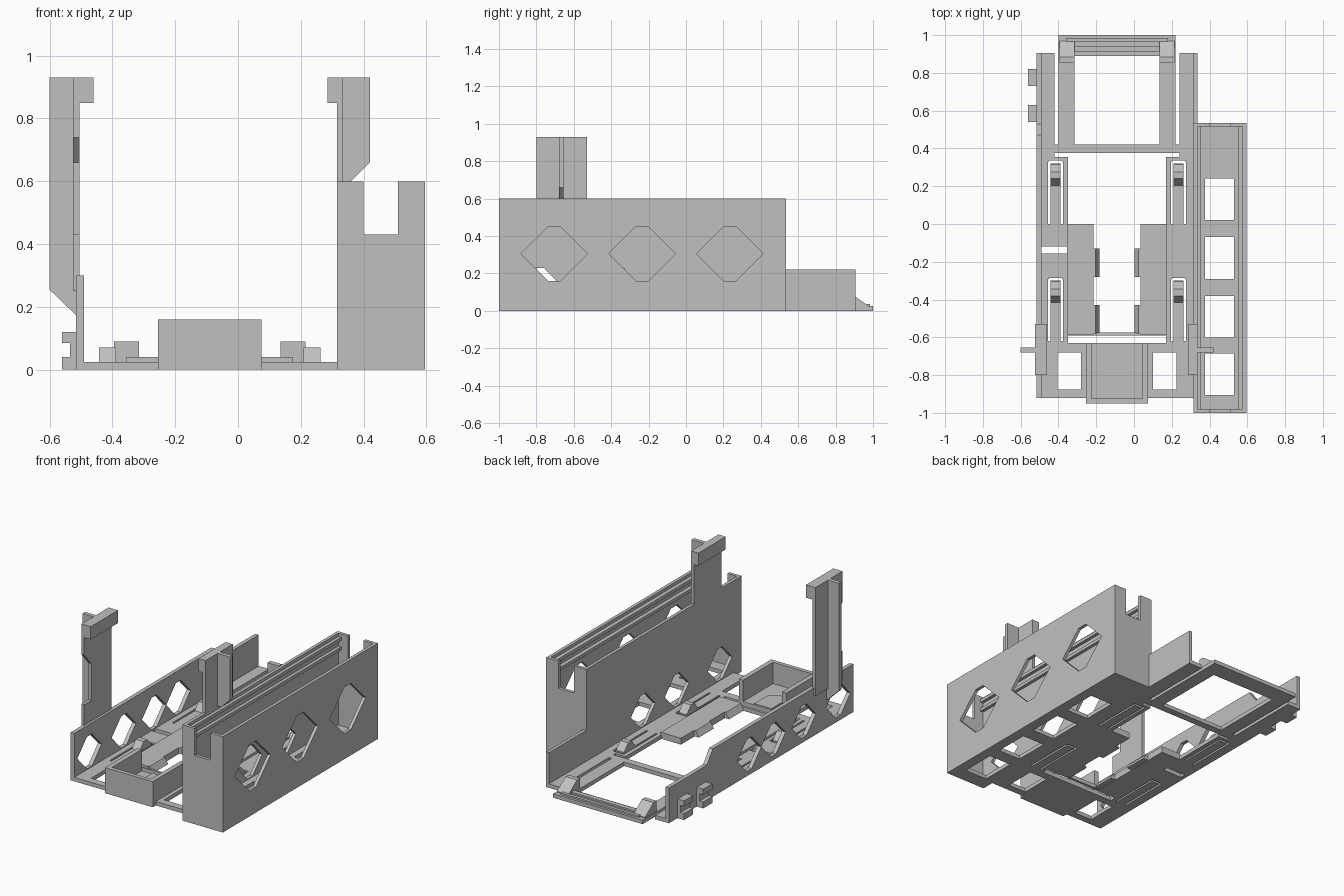
import bpy, bmesh, math
from mathutils import Vector

grey = bpy.data.materials.new("light_grey")
grey.diffuse_color = (0.53, 0.53, 0.53, 1)
MID = -0.09  # symmetry line of the tray


def finish(name, bm):
    bmesh.ops.recalc_face_normals(bm, faces=bm.faces)
    me = bpy.data.meshes.new(name)
    bm.to_mesh(me)
    bm.free()
    me.materials.append(grey)
    ob = bpy.data.objects.new(name, me)
    bpy.context.collection.objects.link(ob)
    return ob


def prism(name, pts, axis, lo, hi):
    """Extrude a 2D outline along an axis (x: yz, y: xz, z: xy)."""
    bm = bmesh.new()
    place = {"x": lambda p, t: (t, p[0], p[1]),
             "y": lambda p, t: (p[0], t, p[1]),
             "z": lambda p, t: (p[0], p[1], t)}[axis]
    a = [bm.verts.new(place(p, lo)) for p in pts]
    b = [bm.verts.new(place(p, hi)) for p in pts]
    bm.faces.new(a)
    bm.faces.new(b)
    for i in range(len(pts)):
        j = (i + 1) % len(pts)
        bm.faces.new((a[i], a[j], b[j], b[i]))
    return finish(name, bm)


def box(name, x0, x1, y0, y1, z0, z1):
    return prism(name, [(x0, y0), (x1, y0), (x1, y1), (x0, y1)], "z", z0, z1)


def cut(ob, cutters):
    """Subtract the cutters, then delete them."""
    for c in cutters:
        m = ob.modifiers.new("cut", "BOOLEAN")
        m.operation, m.solver, m.object = "DIFFERENCE", "EXACT", c
    bpy.context.view_layer.update()
    me = bpy.data.meshes.new_from_object(ob.evaluated_get(bpy.context.evaluated_depsgraph_get()))
    ob.modifiers.clear()
    ob.data = me
    for c in cutters:
        bpy.data.objects.remove(c)


def hexagon(y, z, w, h, f):
    return [(y - w, z), (y - f, z + h), (y + f, z + h), (y + w, z), (y + f, z - h), (y - f, z - h)]


def flip(x0, x1):
    return 2 * MID - x1, 2 * MID - x0


BOTH = (lambda a, b: (a, b), flip)

# Floor plate with its openings and snap slots
floor = box("floor_plate", -0.515, 0.335, -0.92, 0.905, 0, 0.025)
holes = [(-0.42, 0.24, 0.355, 1.0), (-0.35, 0.17, 0.0, 0.36), (-0.215, 0.035, -0.575, 0.01),
         (-0.35, 0.17, -0.63, -0.59), (-0.49, -0.355, -0.155, -0.12)]
for m in BOTH:
    holes.append((*m(-0.405, -0.28), -0.875, -0.68))
    for y in (0.0, -0.62):
        holes.append((*m(-0.455, -0.443), y, y + 0.33))
        holes.append((*m(-0.388, -0.377), y, y + 0.33))
        holes.append((*m(-0.45, -0.38), y + 0.32, y + 0.335))
cut(floor, [box("cutter", *h, -0.1, 0.1) for h in holes])

# Rear frame
frame = box("rear_frame", -0.40, 0.22, 0.375, 1.0, 0, 0.025)
cut(frame, [box("cutter", -0.315, 0.135, 0.42, 0.89, -0.1, 0.1)])
box("rear_crossbar", -0.50, 0.32, 0.375, 0.42, 0, 0.025)
box("rear_lip", -0.36, 0.18, 0.965, 0.985, 0.02, 0.035)
box("rear_step", -0.315, 0.135, 0.91, 0.94, 0.02, 0.035)

for m in BOTH:
    # Rear corner ramps
    prism("rear_ramp", [(0.855, 0.02), (0.855, 0.09), (0.885, 0.09), (0.97, 0.03), (0.97, 0.02)],
          "x", *m(-0.395, -0.315))
    # Snap clips on the tongues
    for y in (0.0, -0.62):
        prism("snap_clip", [(y + 0.2, 0.02), (y + 0.24, 0.07), (y + 0.275, 0.07), (y + 0.32, 0.02)],
              "x", *m(-0.443, -0.388))
    # Raised pads with sloped inner grips
    box("side_pad", *m(-0.355, -0.215), -0.585, 0.0, 0.002, 0.04)
    for y in (-0.28, -0.58):
        s = [(-0.216, 0.003), (-0.216, 0.04), (-0.205, 0.04), (-0.182, 0.003)]
        if m is flip:
            s = [(2 * MID - p[0], p[1]) for p in s]
        prism("pad_grip", s, "y", y, y + 0.15)
    # Front tray side walls
    box("tray_side", *m(-0.255, -0.225), -0.93, -0.63, 0, 0.16)

# Front tray face, floor and rounded tab
box("tray_front", -0.255, 0.075, -0.95, -0.925, 0, 0.16)
box("tray_floor", -0.24, 0.06, -0.94, -0.63, 0, 0.026)
arc = [(MID + 0.06 * math.cos(t * math.pi / 12), -0.745 - 0.06 * math.sin(t * math.pi / 12))
       for t in range(13)]
prism("tray_tab", arc + [(MID - 0.06, -0.632), (MID + 0.06, -0.632)], "z", 0.02, 0.033)

# Left side wall with hexagonal holes
wall = prism("left_wall", [(-0.92, 0), (0.905, 0), (0.905, 0.22), (0.53, 0.22), (0.47, 0.30),
                           (-0.92, 0.30)], "x", -0.515, -0.49)
cut(wall, [prism("cutter", hexagon(y, 0.13, 0.12, 0.1, 0.025), "x", -0.6, -0.4)
           for y in (-0.77, -0.43, -0.13, 0.11)])

# Rear cable hooks on the left wall
for y in (0.54, 0.73):
    prism("cable_hook", [(-0.51, 0), (-0.56, 0), (-0.56, 0.04), (-0.535, 0.04), (-0.535, 0.085),
                         (-0.56, 0.085), (-0.56, 0.12), (-0.51, 0.12)], "y", y, y + 0.09)

# Right housing: inner wall, outer wall, floor and notched ends
inner = prism("housing_inner_wall", [(-1, 0), (0.905, 0), (0.905, 0.22), (0.535, 0.22), (0.535, 0.6),
                                     (-1, 0.6)], "x", 0.315, 0.335)
cut(inner, [prism("cutter", hexagon(y, 0.13, 0.12, 0.1, 0.025), "x", 0.2, 0.45)
            for y in (-0.785, -0.36, -0.025)])
outer = box("housing_outer_wall", 0.575, 0.595, -1, 0.535, 0, 0.6)
cut(outer, [prism("cutter", hexagon(y, 0.305, 0.178, 0.145, 0.033), "x", 0.5, 0.7)
            for y in (-0.705, -0.235, 0.235)])
base = box("housing_floor", 0.315, 0.595, -1, 0.535, 0, 0.025)
cut(base, [box("cutter", 0.375, 0.53, y - 0.11, y + 0.11, -0.1, 0.1)
           for y in (-0.795, -0.49, -0.18, 0.13)])
for name, y in (("housing_front", -1), ("housing_back", 0.515)):
    prism(name, [(0.315, 0), (0.595, 0), (0.595, 0.6), (0.51, 0.6), (0.51, 0.43), (0.40, 0.43),
                 (0.40, 0.6), (0.315, 0.6)], "y", y, y + 0.02)
# Guide rails near the top of both housing walls
for x0, x1 in ((0.334, 0.355), (0.55, 0.576)):
    for z in (0.5, 0.56):
        box("guide_rail", x0, x1, -0.98, 0.515, z, z + 0.02)

# Left post: notched plate, top hook and outer rib
prism("left_post", [(-0.80, 0.25), (-0.53, 0.25), (-0.53, 0.93), (-0.80, 0.93), (-0.80, 0.74),
                    (-0.73, 0.66), (-0.73, 0.43), (-0.80, 0.43)], "x", -0.525, -0.505)
box("left_post_hook", -0.525, -0.46, -0.80, -0.53, 0.85, 0.93)
prism("left_post_rib", [(-0.512, 0.17), (-0.512, 0.93), (-0.60, 0.93), (-0.60, 0.255)],
      "y", -0.68, -0.655)

# Right post: plate, top hook and outer rib
box("right_post", 0.315, 0.335, -0.80, -0.53, 0.59, 0.93)
box("right_post_hook", 0.285, 0.335, -0.80, -0.53, 0.85, 0.93)
prism("right_post_rib", [(0.33, 0.6), (0.36, 0.6), (0.42, 0.66), (0.42, 0.93), (0.33, 0.93)],
      "y", -0.68, -0.655)
